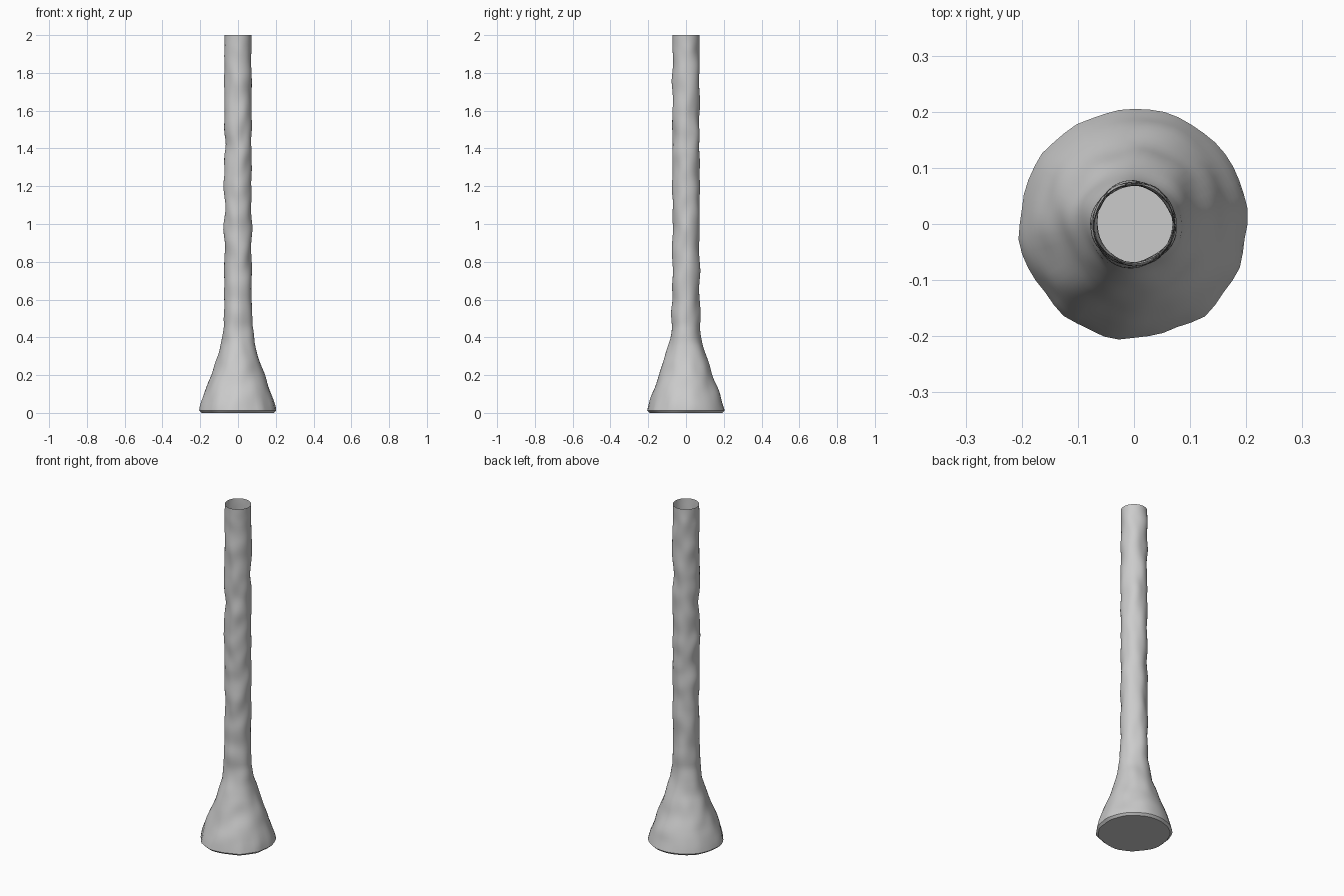
import bpy, bmesh, math
from mathutils import Vector, noise

if "Cube" in bpy.data.objects:
    bpy.data.objects.remove(bpy.data.objects["Cube"])

SIDES, RINGS = 48, 110
# trunk profile: (height, radius)
PROFILE = [(0.0, 0.192), (0.012, 0.204), (0.04, 0.197), (0.1, 0.178), (0.2, 0.142),
           (0.3, 0.108), (0.38, 0.086), (0.46, 0.076), (0.6, 0.072), (2.0, 0.071)]


def radius_at(z):
    for (z0, r0), (z1, r1) in zip(PROFILE, PROFILE[1:]):
        if z <= z1:
            return r0 + (r1 - r0) * (z - z0) / (z1 - z0)
    return PROFILE[-1][1]


bm = bmesh.new()
heights = [0.0, 0.006, 0.012] + [0.012 + 1.988 * i / RINGS for i in range(1, RINGS + 1)]
rings = []
for z in heights:
    ring = []
    for k in range(SIDES):
        a = 2 * math.pi * k / SIDES
        c, s = math.cos(a), math.sin(a)
        r = radius_at(z)
        # uneven bark, fading to a clean cut at the top
        bump = noise.noise(Vector((c * r * 14, s * r * 14, z * 9 + 3.7)))
        amp = 0.009 * min(1, (2.0 - z) / 0.08)
        r += amp * bump
        ring.append(bm.verts.new((c * r, s * r, z)))
    rings.append(ring)

for lo, hi in zip(rings, rings[1:]):
    for k in range(SIDES):
        j = (k + 1) % SIDES
        bm.faces.new((lo[k], lo[j], hi[j], hi[k]))

# closed base, open top
bm.faces.new(list(reversed(rings[0])))

mesh = bpy.data.meshes.new("trunk")
bm.to_mesh(mesh)
bm.free()
trunk = bpy.data.objects.new("trunk", mesh)
bpy.context.collection.objects.link(trunk)
bpy.context.view_layer.objects.active = trunk
trunk.select_set(True)
bpy.ops.object.shade_smooth_by_angle(angle=math.radians(40))
